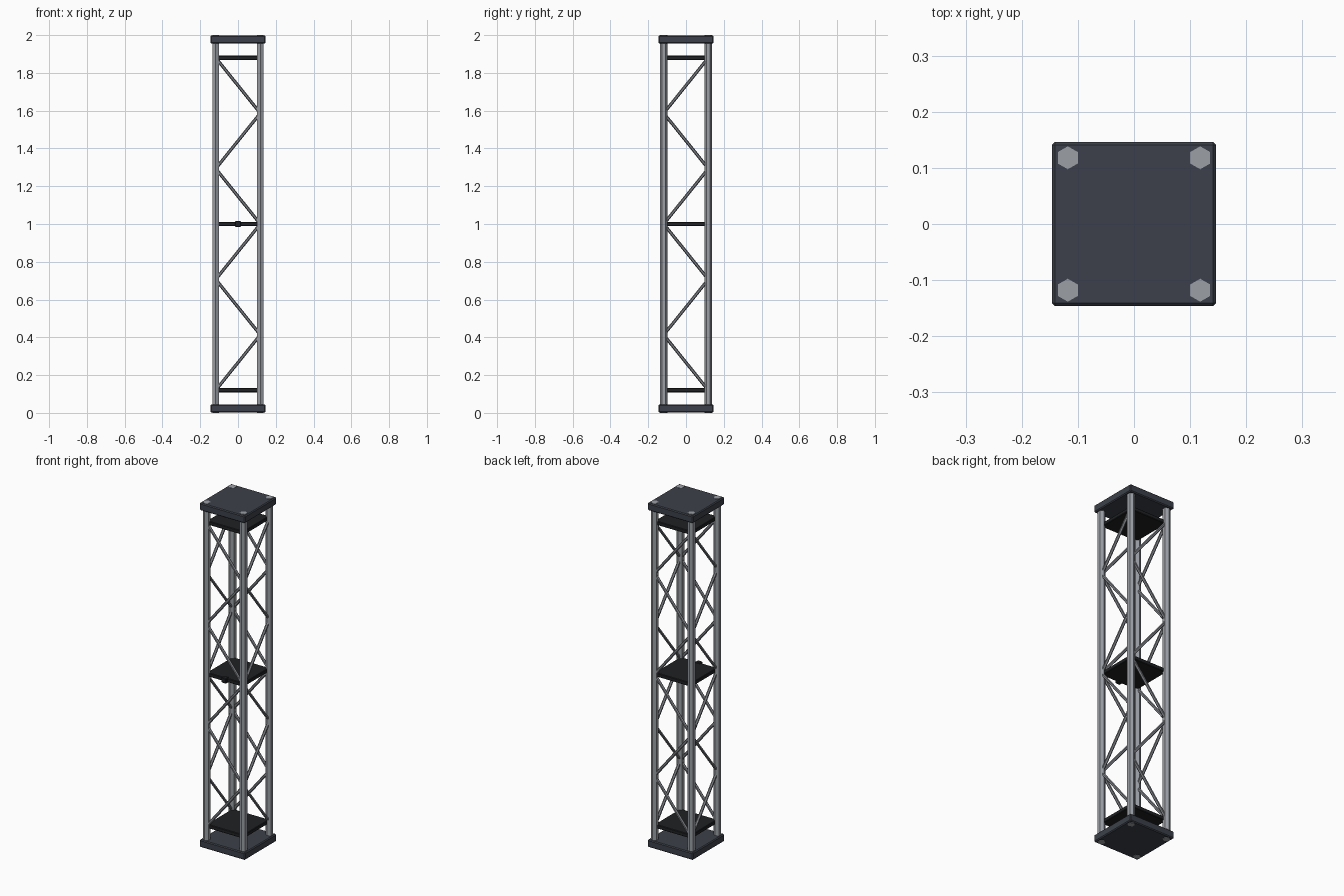
import bpy, bmesh
from mathutils import Vector, Matrix

if "Cube" in bpy.data.objects:
    bpy.data.objects.remove(bpy.data.objects["Cube"])

C = 0.118            # leg centre offset
LEVELS = [0.12, 1.0, 1.88]


def material(name, rgb):
    m = bpy.data.materials.new(name)
    m.diffuse_color = (*rgb, 1)
    m.use_nodes = True
    m.node_tree.nodes["Principled BSDF"].inputs["Base Color"].default_value = m.diffuse_color
    return m


STEEL = material("steel", (0.33, 0.35, 0.38))
BRACE = material("brace_steel", (0.22, 0.23, 0.25))
PLATE = material("dark_plate", (0.045, 0.051, 0.067))
BLACK = material("black_panel", (0.014, 0.015, 0.017))


def finish(bm, name, mat):
    me = bpy.data.meshes.new(name)
    bm.to_mesh(me)
    bm.free()
    me.materials.append(mat)
    ob = bpy.data.objects.new(name, me)
    bpy.context.collection.objects.link(ob)
    return ob


def box(name, loc, size, mat, bevel):
    bm = bmesh.new()
    bmesh.ops.create_cube(bm, size=1, matrix=Matrix.Translation(loc) @ Matrix.Diagonal((*size, 1)))
    ob = finish(bm, name, mat)
    mod = ob.modifiers.new("edge_chamfer", 'BEVEL')
    mod.width = bevel
    mod.segments = 1


def add_rod(bm, a, b, r, sides=6):
    a, b = Vector(a), Vector(b)
    d = b - a
    rot = Matrix() if d.x == d.y == 0 else d.to_track_quat('Z', 'Y').to_matrix().to_4x4()
    bmesh.ops.create_cone(bm, cap_ends=True, segments=sides, radius1=r, radius2=r,
                          depth=d.length, matrix=Matrix.Translation((a + b) / 2) @ rot)


# end plates
box("bottom_plate", (0, 0, 0.0235), (0.292, 0.292, 0.043), PLATE, 0.005)
box("top_plate", (0, 0, 1.9765), (0.292, 0.292, 0.043), PLATE, 0.005)

# corner legs, hexagonal tubes showing through the plates
for sx, xn in ((-1, "left"), (1, "right")):
    for sy, yn in ((-1, "front"), (1, "back")):
        bm = bmesh.new()
        add_rod(bm, (sx * C, sy * C, 0), (sx * C, sy * C, 2), 0.0205)
        finish(bm, f"leg_{yn}_{xn}", STEEL)

# inner panels
for z, n in zip(LEVELS, ("lower", "middle", "upper")):
    box(f"{n}_panel", (0, 0, z), (2 * C, 2 * C, 0.022), BLACK, 0.003)

# small block on the front of the middle panel
box("front_block", (0, -C, 1.0), (0.03, 0.028, 0.03), BLACK, 0.003)

# zigzag bracing on all four sides
step = (LEVELS[2] - LEVELS[0]) / 6
for side in ("front", "back", "left", "right"):
    bm = bmesh.new()
    nodes = []
    for i in range(7):
        t = C if i % 2 else -C
        z = LEVELS[0] + i * step
        if side in ("front", "back"):
            nodes.append((t, -C if side == "front" else C, z))
        else:
            nodes.append((-C if side == "left" else C, -t, z))
    for a, b in zip(nodes, nodes[1:]):
        add_rod(bm, a, b, 0.0085)
    finish(bm, f"{side}_bracing", BRACE)
